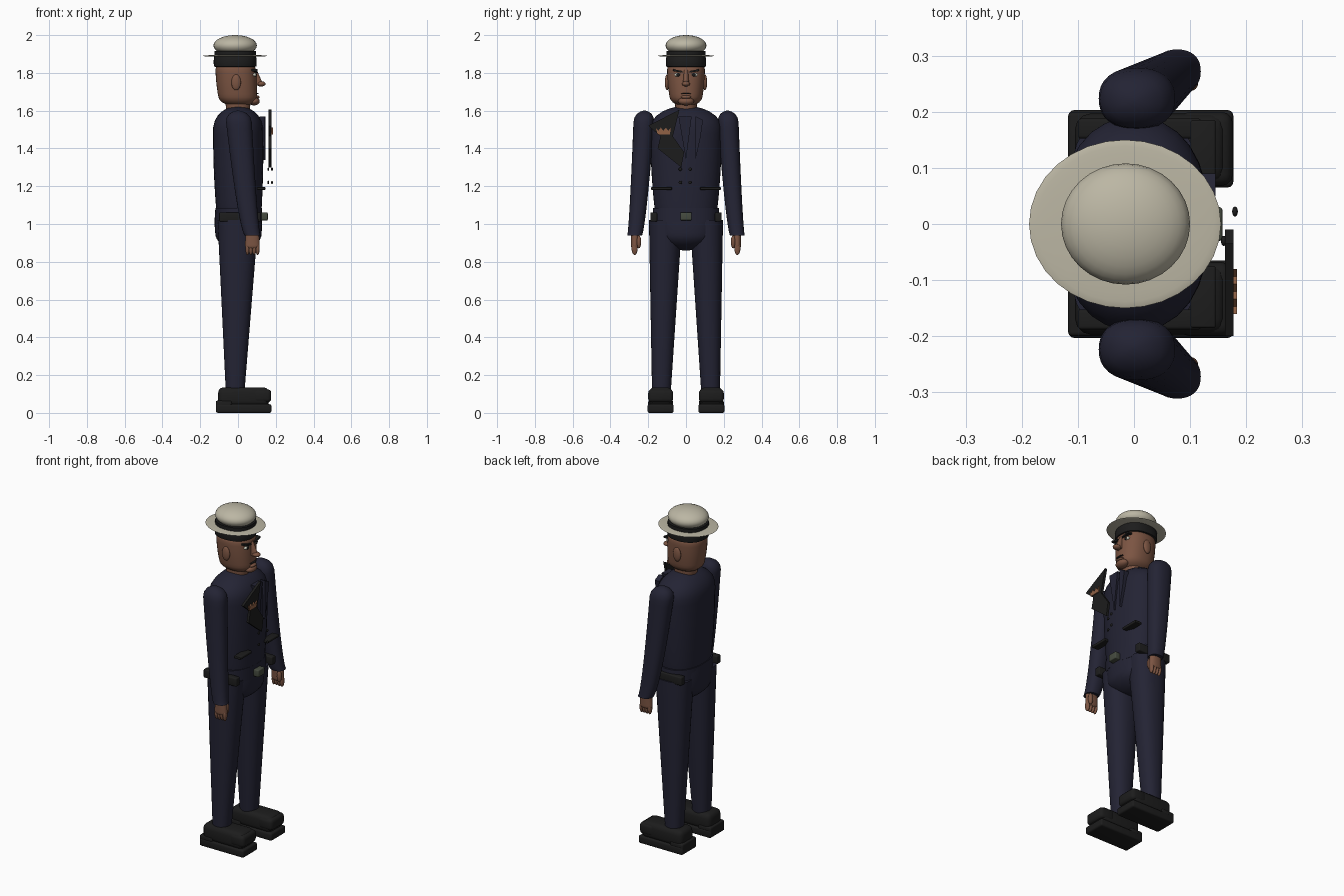
import bpy, bmesh, math
from mathutils import Vector

cube = bpy.data.objects.get("Cube")
if cube:
    bpy.data.objects.remove(cube, do_unlink=True)


def material(name, red, green, blue):
    mat = bpy.data.materials.new(name)
    mat.use_nodes = True
    mat.diffuse_color = (red, green, blue, 1)
    shader = next(n for n in mat.node_tree.nodes if n.type == "BSDF_PRINCIPLED")
    shader.inputs["Base Color"].default_value = mat.diffuse_color
    return mat


navy = material("navy cloth", 0.017, 0.017, 0.034)
black = material("black leather", 0.012, 0.012, 0.012)
ivory = material("ivory hat", 0.5, 0.47, 0.37)
skin = material("brown skin", 0.2, 0.09, 0.055)
tan = material("tan handkerchief", 0.28, 0.12, 0.06)
metal = material("dull buckle metal", 0.06, 0.07, 0.05)
white = material("eye white", 0.6, 0.6, 0.5)


def finish(name, mesh_data, mat, paired):
    """Make the object, smooth it and, for a pair, mirror it to the other side."""
    bmesh.ops.recalc_face_normals(mesh_data, faces=mesh_data.faces)
    mesh = bpy.data.meshes.new(name)
    mesh_data.to_mesh(mesh)
    mesh_data.free()
    mesh.materials.append(mat)
    part = bpy.data.objects.new(name, mesh)
    bpy.context.collection.objects.link(part)
    bpy.ops.object.select_all(action="DESELECT")
    part.select_set(True)
    bpy.context.view_layer.objects.active = part
    bpy.ops.object.shade_smooth_by_angle(angle=math.radians(40))
    if paired:
        mirror = part.modifiers.new("other side", "MIRROR")
        mirror.use_axis = (False, True, False)


def place(mesh_data, centre, size):
    bmesh.ops.scale(mesh_data, vec=size, verts=mesh_data.verts)
    bmesh.ops.translate(mesh_data, vec=centre, verts=mesh_data.verts)


def ball(name, mat, centre, radii, paired=False):
    mesh_data = bmesh.new()
    bmesh.ops.create_uvsphere(mesh_data, u_segments=32, v_segments=16, radius=1)
    place(mesh_data, centre, radii)
    finish(name, mesh_data, mat, paired)


def box(name, mat, centre, size, bevel, paired=False):
    mesh_data = bmesh.new()
    bmesh.ops.create_cube(mesh_data, size=1)
    place(mesh_data, centre, size)
    bmesh.ops.bevel(mesh_data, geom=mesh_data.edges[:], offset=bevel, segments=3,
                    profile=0.5, affect="EDGES")
    finish(name, mesh_data, mat, paired)


def plate(name, mat, outline, front, depth, paired=False):
    """Outline of (y, z) points facing forward, with its depth behind it."""
    mesh_data = bmesh.new()
    face = mesh_data.faces.new([mesh_data.verts.new((front, y, z)) for y, z in outline])
    solid = bmesh.ops.extrude_face_region(mesh_data, geom=[face])["geom"]
    moved = [item for item in solid if isinstance(item, bmesh.types.BMVert)]
    bmesh.ops.translate(mesh_data, vec=(-depth, 0, 0), verts=moved)
    finish(name, mesh_data, mat, paired)


def rounding(distance, radius):
    """Shrink factor of a cross-section close to a rounded end."""
    if distance >= radius:
        return 1
    return max(0.1, math.sqrt(1 - (1 - distance / radius) ** 2))


def body(name, mat, bottom, top, low, high, round_low=0, round_high=0,
         bulge=0, ease=1, paired=False, levels=20, sides=32):
    """Tapered oval form; low and high are (centre x, centre y, radius x, radius y)."""
    mesh_data = bmesh.new()
    rows = []
    for level in range(levels + 1):
        t = (1 - math.cos(math.pi * level / levels)) / 2
        height = (top - bottom) * t
        x, y, rx, ry = Vector(low).lerp(Vector(high), t ** ease)
        swell = bulge * math.sin(math.pi * t)
        shrink = rounding(height, round_low) * rounding(top - bottom - height, round_high)
        row = []
        for side in range(sides):
            angle = math.tau * side / sides
            c, s = math.cos(angle), math.sin(angle)
            # slightly squared oval
            fuller = (abs(c) ** 2.3 + abs(s) ** 2.3) ** (-1 / 2.3)
            row.append(mesh_data.verts.new((x + (rx + swell) * shrink * fuller * c,
                                            y + (ry + swell) * shrink * fuller * s,
                                            bottom + height)))
        rows.append(row)
    for lower, upper in zip(rows, rows[1:]):
        for side in range(sides):
            after = (side + 1) % sides
            mesh_data.faces.new((lower[side], lower[after], upper[after], upper[side]))
    mesh_data.faces.new(rows[0])
    mesh_data.faces.new(rows[-1])
    finish(name, mesh_data, mat, paired)


# Hat
ball("hat_crown", ivory, centre=(-0.015, 0, 1.945), radii=(0.115, 0.108, 0.055))
ball("hat_brim", ivory, centre=(-0.016, 0, 1.89), radii=(0.171, 0.15, 0.006))
ribbon = (-0.015, 0, 0.11, 0.103)
body("hat_ribbon", black, 1.89, 1.915, low=ribbon, high=ribbon, levels=1)
body("hat_headband", black, 1.825, 1.89, low=ribbon, high=ribbon, round_low=0.01, bulge=0.004)

# Head and neck
body("neck", skin, 1.58, 1.68, low=(0, 0, 0.06, 0.055), high=(0, 0, 0.07, 0.06))
body("head", skin, 1.62, 1.87, low=(0.005, 0, 0.095, 0.075), high=(-0.015, 0, 0.105, 0.1),
     round_low=0.05, round_high=0.05, bulge=0.006, ease=0.7)
ball("chin", skin, centre=(0.085, 0, 1.65), radii=(0.03, 0.042, 0.022))
ball("lower_lip", skin, centre=(0.1, 0, 1.672), radii=(0.014, 0.028, 0.009))
ball("mouth", black, centre=(0.1, 0, 1.69), radii=(0.01, 0.028, 0.003))
body("nose_bridge", skin, 1.735, 1.815, low=(0.1, 0, 0.035, 0.016), high=(0.08, 0, 0.02, 0.012))
ball("nose_tip", skin, centre=(0.122, 0, 1.742), radii=(0.024, 0.021, 0.014))
ball("ears", skin, centre=(-0.01, 0.1, 1.75), radii=(0.025, 0.012, 0.042), paired=True)
ball("eyes", white, centre=(0.085, 0.043, 1.79), radii=(0.012, 0.019, 0.01), paired=True)
ball("pupils", black, centre=(0.094, 0.041, 1.79), radii=(0.006, 0.009, 0.009), paired=True)
plate("eyebrows", black, [(0.018, 1.8), (0.07, 1.81), (0.07, 1.82), (0.018, 1.81)],
      front=0.102, depth=0.03, paired=True)

# Coat and belt
body("coat_body", navy, 1.08, 1.625, low=(0.005, 0, 0.12, 0.165), high=(0, 0, 0.13, 0.19),
     round_high=0.12, bulge=0.006, ease=0.7)
waist = (0.003, 0, 0.123, 0.176)
body("belt_band", navy, 1.01, 1.085, low=waist, high=waist, levels=1)
box("belt_buckle", metal, centre=(0.14, 0, 1.04), size=(0.035, 0.06, 0.042), bevel=0.005)
box("hip_straps", black, centre=(0.01, 0.17, 1.037), size=(0.22, 0.036, 0.05),
    bevel=0.006, paired=True)
box("pocket_flaps", black, centre=(0.123, 0.13, 1.188), size=(0.045, 0.11, 0.015),
    bevel=0.004, paired=True)

# Lapels, shirt front, handkerchief and buttons
plate("right_lapel", black, [(-0.035, 1.605), (-0.2, 1.52), (-0.135, 1.465), (-0.15, 1.4),
                             (-0.025, 1.3), (-0.01, 1.38), (-0.07, 1.465)],
      front=0.177, depth=0.015)
plate("left_lapel", navy, [(0.05, 1.57), (0.09, 1.55), (0.075, 1.45), (0.05, 1.34)],
      front=0.145, depth=0.03)
plate("shirt_front", navy, [(-0.04, 1.57), (0.03, 1.57), (0, 1.34)], front=0.143, depth=0.03)
folds = [(-0.08 - step / 75, 1.51 - step % 2 / 60) for step in range(7)]
plate("handkerchief", tan, folds + [(-0.15, 1.475), (-0.085, 1.475)], front=0.184, depth=0.009)
for row, height in enumerate((1.29, 1.22)):
    ball(f"left_button_{row + 1}", black, (0.18, 0.022, height), (0.005, 0.009, 0.009))
    ball(f"right_button_{row + 1}", black, (0.16, -0.03, height), (0.005, 0.009, 0.009))

# Arms and hands
body("sleeves", navy, 0.94, 1.6, low=(0.077, 0.272, 0.042, 0.039), high=(0, 0.22, 0.07, 0.056),
     round_high=0.06, ease=0.7, paired=True)
body("palms", skin, 0.865, 0.96, low=(0.076, 0.271, 0.04, 0.02), high=(0.076, 0.27, 0.035, 0.022),
     round_low=0.02, paired=True)
for finger in range(4):
    ball(f"fingers_{finger + 1}", skin, centre=(0.05 + finger * 0.018, 0.272, 0.87),
         radii=(0.011, 0.016, 0.034), paired=True)
ball("thumbs", skin, centre=(0.1, 0.25, 0.905), radii=(0.014, 0.013, 0.034), paired=True)

# Trousers
body("trouser_seat", navy, 0.86, 1.08, low=(0.005, 0, 0.105, 0.13), high=(0, 0, 0.12, 0.165),
     round_low=0.08, bulge=0.01, ease=0.7)
body("trouser_legs", navy, 0.12, 1.02, low=(-0.015, 0.13, 0.05, 0.05),
     high=(0, 0.108, 0.108, 0.088), paired=True)

# Shoes
box("shoe_soles", black, centre=(0.03, 0.134, 0.023), size=(0.294, 0.138, 0.046),
    bevel=0.01, paired=True)
box("shoe_heels", black, centre=(-0.075, 0.134, 0.045), size=(0.085, 0.132, 0.04),
    bevel=0.008, paired=True)
box("shoe_uppers", black, centre=(0.03, 0.134, 0.085), size=(0.27, 0.126, 0.1),
    bevel=0.028, paired=True)
box("toe_caps", black, centre=(0.128, 0.134, 0.09), size=(0.096, 0.132, 0.07),
    bevel=0.02, paired=True)
